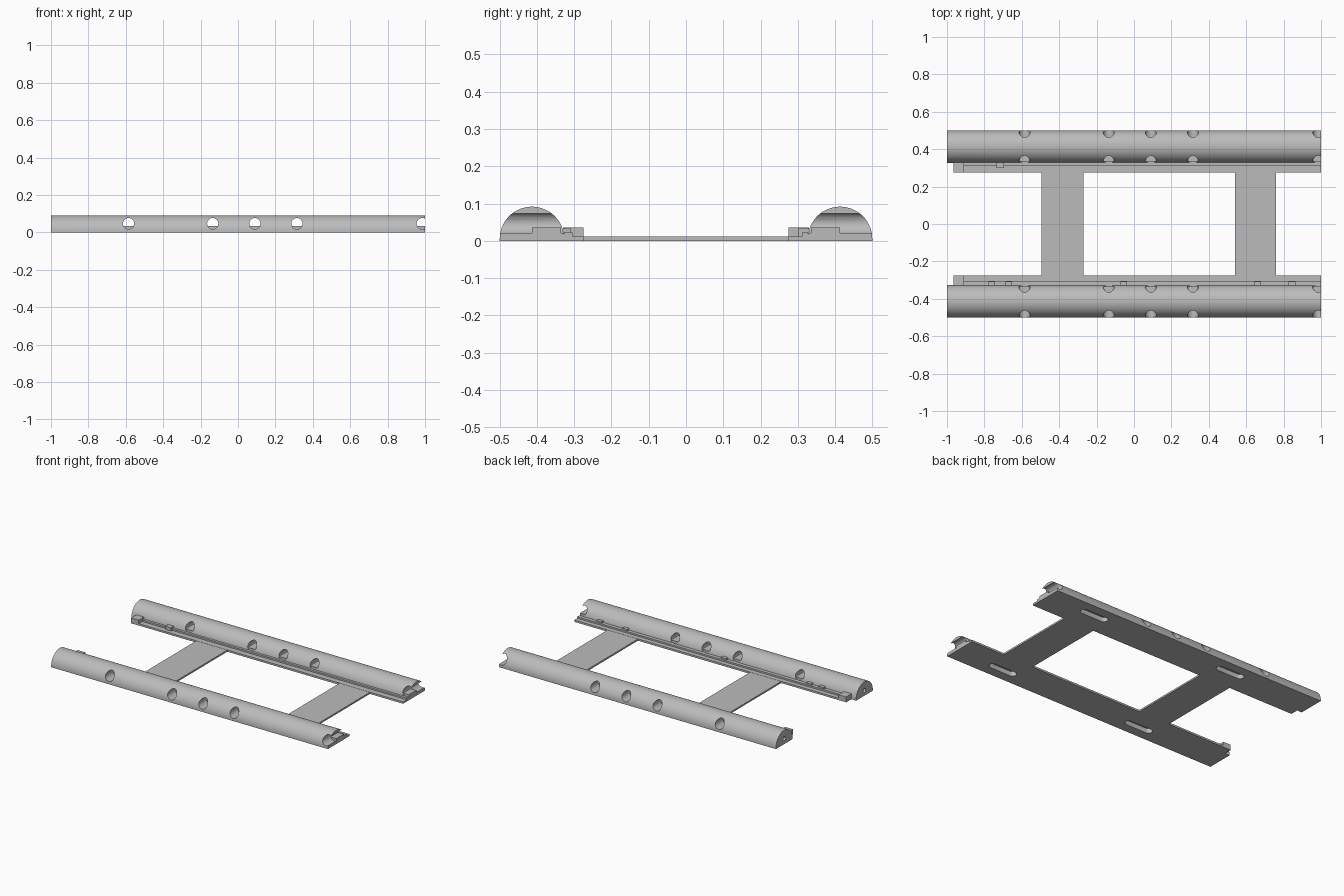
import bpy, bmesh, math

if "Cube" in bpy.data.objects:
    bpy.data.objects.remove(bpy.data.objects["Cube"])

grey = bpy.data.materials.new("light grey")
grey.diffuse_color = (0.5, 0.5, 0.5, 1)
grey.use_nodes = True
grey.node_tree.nodes["Principled BSDF"].inputs["Base Color"].default_value = grey.diffuse_color


def prism(name, pts, lo, hi, axis):
    """Extrude a closed outline along x, y or z."""
    place = {"x": lambda a, b, t: (t, a, b),
             "y": lambda a, b, t: (a, t, b),
             "z": lambda a, b, t: (a, b, t)}[axis]
    bm = bmesh.new()
    low = [bm.verts.new(place(a, b, lo)) for a, b in pts]
    high = [bm.verts.new(place(a, b, hi)) for a, b in pts]
    n = len(pts)
    bm.faces.new(low)
    bm.faces.new(high)
    for i in range(n):
        bm.faces.new((low[i], low[(i + 1) % n], high[(i + 1) % n], high[i]))
    bmesh.ops.recalc_face_normals(bm, faces=bm.faces)
    mesh = bpy.data.meshes.new(name)
    bm.to_mesh(mesh)
    bm.free()
    mesh.materials.append(grey)
    obj = bpy.data.objects.new(name, mesh)
    bpy.context.collection.objects.link(obj)
    return obj


def box(name, x0, x1, y0, y1, z0, z1):
    y0, y1 = min(y0, y1), max(y0, y1)
    return prism(name, [(x0, y0), (x1, y0), (x1, y1), (x0, y1)], z0, z1, "z")


def arc(ca, cb, r, start, end, n):
    return [(ca + r * math.cos(math.radians(start + (end - start) * i / n)),
             cb + r * math.sin(math.radians(start + (end - start) * i / n)))
            for i in range(n + 1)]


def circle(ca, cb, r, n=24):
    return arc(ca, cb, r, 0, 360, n)[:-1]


def cut(obj, cutters):
    bpy.context.view_layer.objects.active = obj
    for c in cutters:
        c.hide_render = True
        mod = obj.modifiers.new("cut", 'BOOLEAN')
        mod.object = c
        mod.solver = 'EXACT'
        bpy.ops.object.modifier_apply(modifier=mod.name)
        bpy.data.objects.remove(c)


MID, R = 0.4135, 0.0865
HOLES = (-0.585, -0.135, 0.09, 0.315, 0.985)
CROSSBARS = ((-0.495, -0.27), (0.54, 0.76))

for side, label in ((-1, "front"), (1, "back")):
    yc = side * MID

    # Half-round rail
    outline = [(yc - R, 0), (yc + R, 0)] + arc(yc, 0.005, R, 0, 180, 40)
    rail = prism(label + "_rail", outline, -1, 1, "x")

    # Cross holes, end bore and rounded slots underneath
    cutters = [prism("hole_cutter", circle(x, 0.047, 0.03), yc - 0.1, yc + 0.1, "y")
               for x in HOLES]
    cutters.append(prism("bore_cutter", circle(yc, 0.035, 0.013, 16), -1.1, -0.9, "x"))
    for x0, x1 in CROSSBARS:
        xm = (x0 + x1) / 2
        slot = arc(xm + 0.075, yc, 0.024, -90, 90, 8) + arc(xm - 0.075, yc, 0.024, 90, 270, 8)
        cutters.append(prism("slot_cutter", slot, -0.05, 0.03, "z"))
    cut(rail, cutters)
    bpy.ops.object.select_all(action='DESELECT')
    rail.select_set(True)
    bpy.context.view_layer.objects.active = rail
    bpy.ops.object.shade_smooth_by_angle(angle=math.radians(30))

    # Raised floor in the inner half of each hole
    for x in HOLES:
        box(label + "_hole_floor", x - 0.029, min(x + 0.029, 1), yc, side * 0.335, 0.01, 0.035)

    # Stepped ledge along the inner edge
    step = 0.305 if side < 0 else 0.312
    ledge = [(0.275, 0), (0.328, 0), (0.328, 0.022), (step, 0.022), (step, 0.012), (0.275, 0.012)]
    prism(label + "_ledge", [(side * y, z) for y, z in ledge], -0.965, 1, "x")

    # End stop
    box(label + "_end_stop", -0.965, -0.91, side * 0.275, side * 0.33, 0.01, 0.035)

# Small locating tabs on the ledges
for x in (-0.76, -0.67, -0.055, 0.66, 0.845):
    box("front_tab", x - 0.018, x + 0.018, -0.33, -0.308, 0.02, 0.033)
box("back_tab", -0.735, -0.695, 0.30, 0.33, 0.01, 0.033)

# Flat crossbars
for x0, x1 in CROSSBARS:
    box("crossbar", x0, x1, -0.276, 0.276, 0, 0.011)
